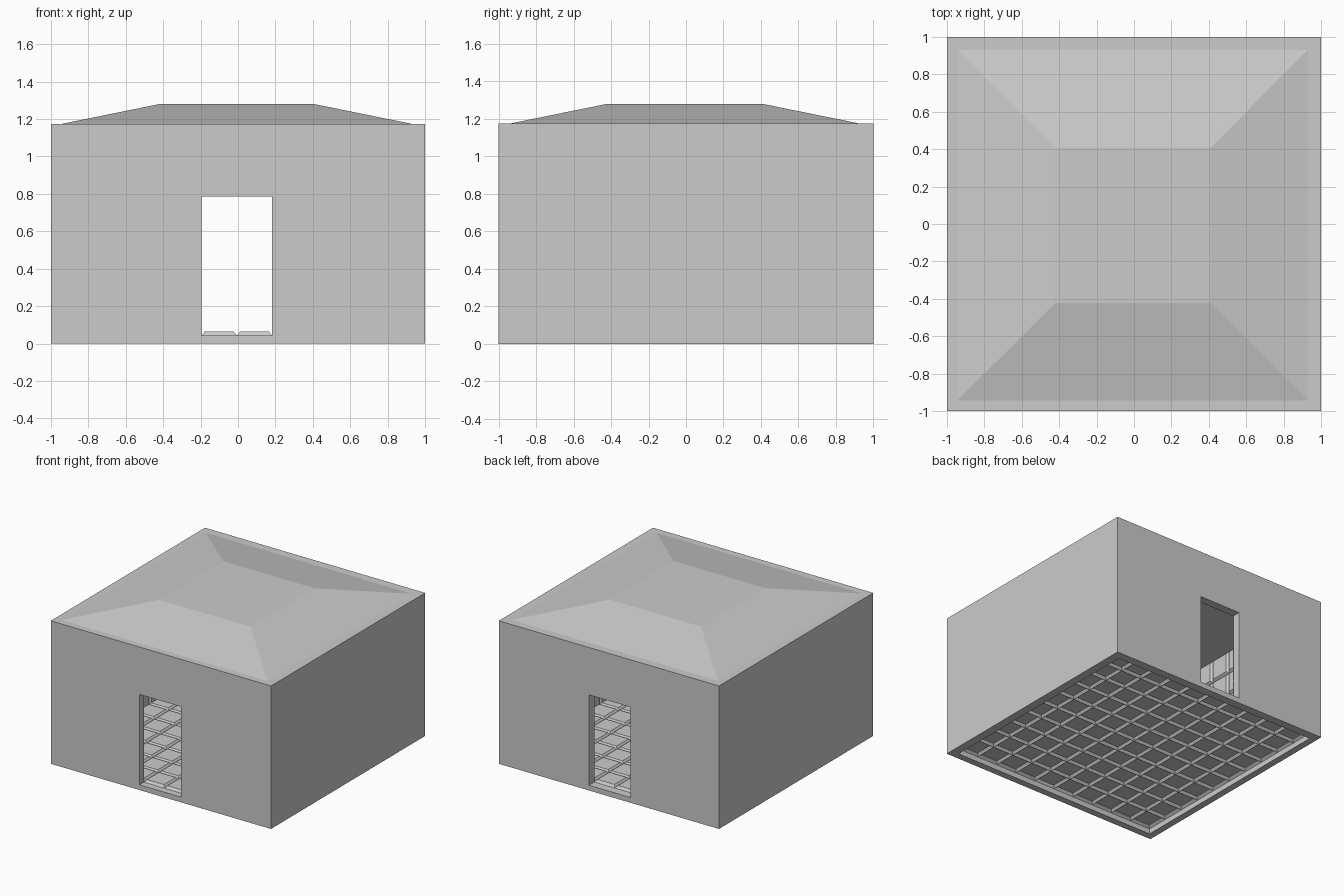
import bpy, bmesh
from mathutils import Vector

if "Cube" in bpy.data.objects:
    bpy.data.objects.remove(bpy.data.objects["Cube"])

U = 0.1875            # tile module
LO = -0.944           # interior start in x and y
HI = LO + 10 * U      # interior end in x and y
MID = (LO + HI) / 2
Z0, DOOR_TOP, TOP, ROOF = 0.043, 0.785, 1.174, 1.28
BEVEL, RAISE = 0.016, 0.02


def make_object(name, bm):
    mesh = bpy.data.meshes.new(name)
    bm.to_mesh(mesh)
    bm.free()
    ob = bpy.data.objects.new(name, mesh)
    bpy.context.collection.objects.link(ob)
    return ob


def box_bm(lo, hi):
    bm = bmesh.new()
    bmesh.ops.create_cube(bm, size=1)
    for v in bm.verts:
        v.co = Vector([lo[i] + (v.co[i] + 0.5) * (hi[i] - lo[i]) for i in range(3)])
    return bm


def cut(target, name, lo, hi):
    cutter = make_object(name, box_bm(lo, hi))
    cutter.hide_render = True
    cutter.hide_viewport = True
    mod = target.modifiers.new(name, 'BOOLEAN')
    mod.operation = 'DIFFERENCE'
    mod.solver = 'EXACT'
    mod.object = cutter


def tiles(name, origin, u, v, nu, nv, skip=lambda i, j: False):
    """Grid of raised, bevelled tiles; they rise along u x v."""
    origin, u, v = Vector(origin), Vector(u), Vector(v)
    n = u.cross(v)
    bm = bmesh.new()
    for i in range(nu):
        for j in range(nv):
            if skip(i, j):
                continue
            base, top = [], []
            for a, b in ((0, 0), (1, 0), (1, 1), (0, 1)):
                p = origin + u * (i + a) * U + v * (j + b) * U
                base.append(bm.verts.new(p))
                inset = u * (1 - 2 * a) * BEVEL + v * (1 - 2 * b) * BEVEL
                top.append(bm.verts.new(p + inset + n * RAISE))
            bm.faces.new(top)
            for k in range(4):
                m = (k + 1) % 4
                bm.faces.new((base[k], base[m], top[m], top[k]))
    bmesh.ops.remove_doubles(bm, verts=bm.verts, dist=0.0005)
    return make_object(name, bm)


# Outer walls, hollowed, with matching front and back doorways
walls = make_object("walls", box_bm((-1, -1, 0), (1, 1, TOP)))
cut(walls, "room_cutter", (LO, LO, -0.5), (HI, HI, 2))
cut(walls, "door_cutter", (MID - U, -1.5, Z0), (MID + U, 1.5, DOOR_TOP))

# Tiled floor
tiles("floor_tiles", (LO, LO, Z0), (1, 0, 0), (0, 1, 0), 10, 10)

# Tiled inner walls, leaving the doorways open
door = lambda i, j: i in (4, 5) and j < 4
up = (0, 0, 1)
tiles("front_wall_tiles", (HI, LO, Z0), (-1, 0, 0), up, 10, 6, door)
tiles("back_wall_tiles", (LO, HI, Z0), (1, 0, 0), up, 10, 6, door)
tiles("left_wall_tiles", (LO, LO, Z0), (0, 1, 0), up, 10, 6)
tiles("right_wall_tiles", (HI, HI, Z0), (0, -1, 0), up, 10, 6)

# Low hipped roof shell, open underneath
bm = box_bm((LO, LO, TOP), (HI, HI, ROOF))
bmesh.ops.delete(bm, geom=[f for f in bm.faces if f.normal.z < -0.5 or
                           f.calc_center_median().z < TOP + 0.01], context='FACES_ONLY')
for v in bm.verts:
    if v.co.z > TOP + 0.01:
        v.co.x = MID + (0.415 if v.co.x > 0 else -0.415)
        v.co.y = MID + (0.415 if v.co.y > 0 else -0.415)
make_object("roof", bm)
